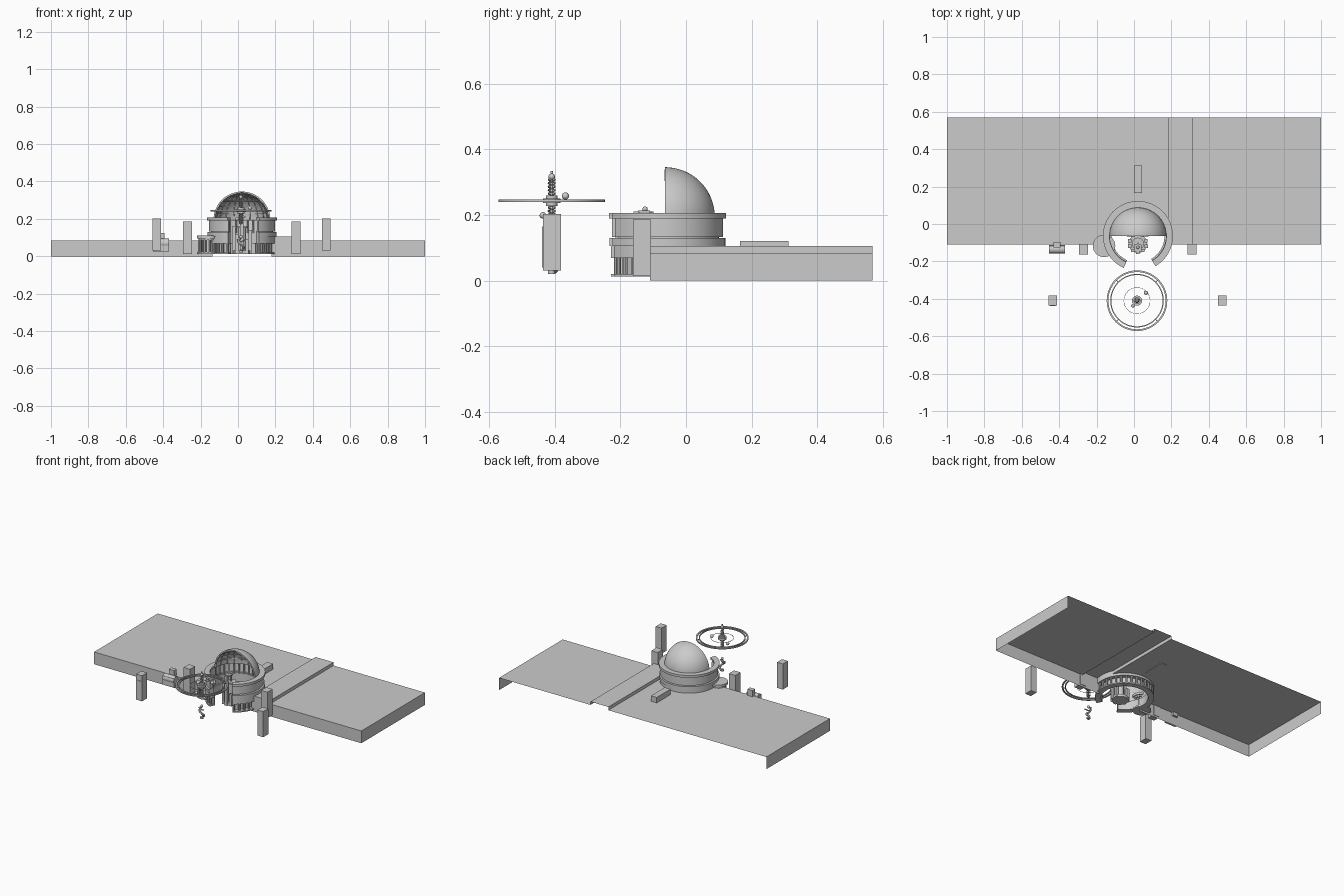
import bpy, bmesh
from math import sin, cos, pi, radians

if "Cube" in bpy.data.objects:
    bpy.data.objects.remove(bpy.data.objects["Cube"])

CX, CY = 0.021, -0.064      # dome axis
SX, SY = 0.016, -0.41       # hanging sculpture axis
A0, A1 = -60, 246           # sweep of the walls, open at the front


def finish(name, bm):
    bmesh.ops.recalc_face_normals(bm, faces=bm.faces)
    me = bpy.data.meshes.new(name)
    bm.to_mesh(me)
    bm.free()
    ob = bpy.data.objects.new(name, me)
    bpy.context.collection.objects.link(ob)
    return ob


def box(name, x0, x1, y0, y1, z0, z1):
    bm = bmesh.new()
    bmesh.ops.create_cube(bm, size=1)
    for v in bm.verts:
        v.co = ((x0 + x1) / 2 + v.co.x * (x1 - x0), (y0 + y1) / 2 + v.co.y * (y1 - y0),
                (z0 + z1) / 2 + v.co.z * (z1 - z0))
    return finish(name, bm)


def lathe(name, prof, a0=0, a1=360, n=48, c=(CX, CY)):
    """Sweep a closed (radius, z) profile about a vertical axis."""
    bm = bmesh.new()
    full = a1 - a0 >= 360
    rings = []
    for i in range(n if full else n + 1):
        a = radians(a0 + (a1 - a0) * i / n)
        rings.append([bm.verts.new((c[0] + r * cos(a), c[1] + r * sin(a), z)) for r, z in prof])
    m = len(prof)
    for i in range(n):
        p, q = rings[i], rings[(i + 1) % len(rings)]
        for j in range(m):
            k = (j + 1) % m
            bm.faces.new((p[j], q[j], q[k], p[k]))
    if not full:
        bm.faces.new(rings[0])
        bm.faces.new(rings[-1])
    return finish(name, bm)


def band(name, r0, r1, z0, z1, **kw):
    return lathe(name, [(r0, z0), (r1, z0), (r1, z1), (r0, z1)], **kw)


def cyl(name, x, y, r, z0, z1, n=16):
    return band(name, 0.0005, r, z0, z1, n=n, c=(x, y))


def ball(name, x, y, z, r):
    bm = bmesh.new()
    bmesh.ops.create_uvsphere(bm, u_segments=20, v_segments=12, radius=r)
    bmesh.ops.translate(bm, vec=(x, y, z), verts=bm.verts)
    return finish(name, bm)


def tube(name, pts, r, cyclic=False):
    cu = bpy.data.curves.new(name, 'CURVE')
    cu.dimensions = '3D'
    cu.bevel_depth = r
    cu.bevel_resolution = 1
    cu.use_fill_caps = True
    sp = cu.splines.new('POLY')
    sp.points.add(len(pts) - 1)
    for p, co in zip(sp.points, pts):
        p.co = (*co, 1)
    sp.use_cyclic_u = cyclic
    ob = bpy.data.objects.new(name, cu)
    bpy.context.collection.objects.link(ob)
    return ob


# ground slab: open shell, notched by the rotunda, with a raised road strip
bm = bmesh.new()


def poly(*pts):
    bm.faces.new([bm.verts.new(p) for p in pts])


F, B, H, T = -0.11, 0.57, 0.083, 0.105
S0, S1 = 0.182, 0.316
arc = [radians(196.2 - 212.4 * i / 32) for i in range(33)]
notch = [(CX + 0.165 * cos(a), CY + 0.165 * sin(a), H) for a in arc]
poly((-1, F, H), *notch, (S0, F, H), (S0, B, H), (-1, B, H))
poly((S1, F, H), (1, F, H), (1, B, H), (S1, B, H))
poly((S0, F, T), (S1, F, T), (S1, B, T), (S0, B, T))
for x in (S0, S1):
    poly((x, F, H), (x, B, H), (x, B, T), (x, F, T))
for x in (-1, 1):
    poly((x, F, 0), (x, B, 0), (x, B, H), (x, F, H))
for x0, x1, z in ((-1, -0.137, H), (0.179, S0, H), (S0, S1, T), (S1, 1, H)):
    poly((x0, F, 0), (x1, F, 0), (x1, F, z), (x0, F, z))
bmesh.ops.remove_doubles(bm, verts=bm.verts, dist=0.0005)
finish("ground_slab", bm)
box("rear_roof_block", 0.0, 0.043, 0.165, 0.313, 0.08, 0.12)

# half dome shell
N = 16
shell = [(max(r * cos(t), 0.001), 0.194 + r * sin(t))
         for r, order in ((0.152, 1), (0.146, -1))
         for t in [pi / 2 * i / N for i in range(N + 1)][::order]]
lathe("half_dome", shell, 0, 180, 36)

# inner dome ribs
for i in range(1, 6):
    t = radians(15 * i)
    r, z = 0.144 * cos(t), 0.194 + 0.144 * sin(t)
    band("dome_ring_rib", r - 0.004, r + 0.002, z - 0.002, z + 0.002, a0=0, a1=180, n=32)
for i in range(11):
    a = radians(1 + 17.8 * i)
    tube("dome_meridian_rib", [(CX + 0.144 * cos(t) * cos(a), CY + 0.144 * cos(t) * sin(a),
                                0.194 + 0.144 * sin(t))
                               for t in [radians(6 * k) for k in range(15)]], 0.0025)

# rotunda walls, ledges and galleries
W = dict(a0=A0, a1=A1, n=48)
band("upper_ledge", 0.152, 0.187, 0.19, 0.206, **W)
lathe("upper_drum", [(0.158, 0.133), (0.177, 0.133), (0.177, 0.19), (0.163, 0.19)], **W)
band("drum_joint", 0.155, 0.165, 0.127, 0.135, **W)
band("middle_band", 0.15, 0.185, 0.106, 0.129, **W)
band("lower_fascia", 0.15, 0.18, 0.068, 0.106, **W)
band("lower_wall", 0.142, 0.15, 0.012, 0.07, **W)
band("lower_base", 0.142, 0.18, 0.012, 0.02, **W)
for i in range(28):
    a = radians(A0 + 3 + (A1 - A0 - 6) * i / 27)
    cyl("arcade_column", CX + 0.168 * cos(a), CY + 0.168 * sin(a), 0.007, 0.018, 0.07, 10)
for i in range(15):
    a = radians(5 + 170 * i / 14)
    cyl("gallery_column", CX + 0.15 * cos(a), CY + 0.15 * sin(a), 0.004, 0.125, 0.195, 8)

# round side pavilion
P = (-0.16, -0.117)
cyl("pavilion_roof", *P, 0.06, 0.095, 0.11, 32)
cyl("pavilion_cornice", *P, 0.052, 0.086, 0.095, 32)
cyl("pavilion_core", *P, 0.034, 0.015, 0.09, 24)
cyl("pavilion_base", *P, 0.056, 0.012, 0.022, 32)
for i in range(14):
    a = 2 * pi * i / 14
    cyl("pavilion_column", P[0] + 0.046 * cos(a), P[1] + 0.046 * sin(a), 0.005, 0.02, 0.088, 8)

# central fountain cluster
M = (CX, -0.105)
cyl("fountain_base", *M, 0.05, 0.012, 0.03, 24)
cyl("fountain_core", *M, 0.022, 0.03, 0.15, 12)
cyl("fountain_bowl", *M, 0.032, 0.15, 0.158, 24)
for i, h in enumerate((0.1, 0.16, 0.12, 0.21, 0.09, 0.14, 0.11)):
    a = radians(160 + 220 * i / 6)
    x, y = M[0] + 0.046 * cos(a), M[1] + 0.046 * sin(a)
    box("fountain_pier", x - 0.009, x + 0.009, y - 0.009, y + 0.009, 0.012, h)
cyl("fountain_stem", *M, 0.006, 0.15, 0.21, 10)
ball("fountain_finial", M[0], M[1] - 0.02, 0.218, 0.008)
box("fountain_cap", M[0] - 0.02, M[0] + 0.02, M[1] - 0.042, M[1] - 0.005, 0.207, 0.214)

# free-standing towers
for x in (-0.27, 0.31):
    box("near_tower", x - 0.024, x + 0.024, -0.162, -0.107, 0.013, 0.187)
for x in (-0.435, 0.472):
    box("far_tower", x - 0.022, x + 0.022, -0.436, -0.382, 0.03, 0.203)
box("far_tower_panel", -0.45, -0.42, -0.439, -0.43, 0.04, 0.165)

# side annex at the slab edge
box("annex_body", -0.455, -0.37, -0.155, -0.116, 0.025, 0.085)
box("annex_top", -0.43, -0.392, -0.125, -0.096, 0.06, 0.125)
barrel = band("annex_barrel", 0.0005, 0.024, -0.042, 0.042, n=24, c=(0, 0))
barrel.rotation_euler = (0, pi / 2, 0)
barrel.location = (-0.412, -0.135, 0.07)

# hanging ring sculpture
Q = (SX, SY)
band("outer_ring", 0.153, 0.162, 0.24, 0.247, n=72, c=Q)
band("inner_ring", 0.137, 0.143, 0.24, 0.247, n=72, c=Q)
band("orbit_wire", 0.069, 0.071, 0.242, 0.244, n=48, c=Q)
for i in range(4):
    a = pi / 4 + i * pi / 2
    tube("ring_tie", [(SX + r * cos(a), SY + r * sin(a), 0.2435) for r in (0.139, 0.157)], 0.0018)
cyl("spindle", *Q, 0.004, 0.17, 0.335)
cyl("hub_disc", *Q, 0.027, 0.236, 0.25, 24)
cyl("hub_collar", *Q, 0.018, 0.228, 0.26, 24)
ball("spindle_bead", SX, SY, 0.317, 0.01)
ball("large_planet", 0.064, -0.368, 0.258, 0.011)
ball("small_planet", -0.006, -0.437, 0.199, 0.010)
for s in range(2):
    tube("spindle_helix", [(SX + 0.010 * cos(k * 0.5 + s * pi), SY + 0.010 * sin(k * 0.5 + s * pi),
                            0.175 + 0.135 * k / 80) for k in range(81)], 0.0025)

# twisting figure below the ring
tube("figure_body", [(SX + 0.014 * sin(k * 0.35), SY + 0.012 * cos(k * 0.35), 0.028 + 0.004 * k)
                     for k in range(18)], 0.007)
tube("figure_arm", [(SX - 0.022, SY, 0.09), (SX, SY, 0.078), (SX + 0.022, SY - 0.012, 0.086)], 0.004)
ball("figure_head", SX, SY, 0.104, 0.009)
cyl("figure_base", *Q, 0.011, 0.02, 0.03)

# curves to meshes, then smooth the round parts
bpy.ops.object.select_all(action='SELECT')
bpy.context.view_layer.objects.active = bpy.data.objects["half_dome"]
bpy.ops.object.convert(target='MESH')
bpy.ops.object.select_all(action='SELECT')
bpy.ops.object.shade_smooth_by_angle(angle=radians(35))
